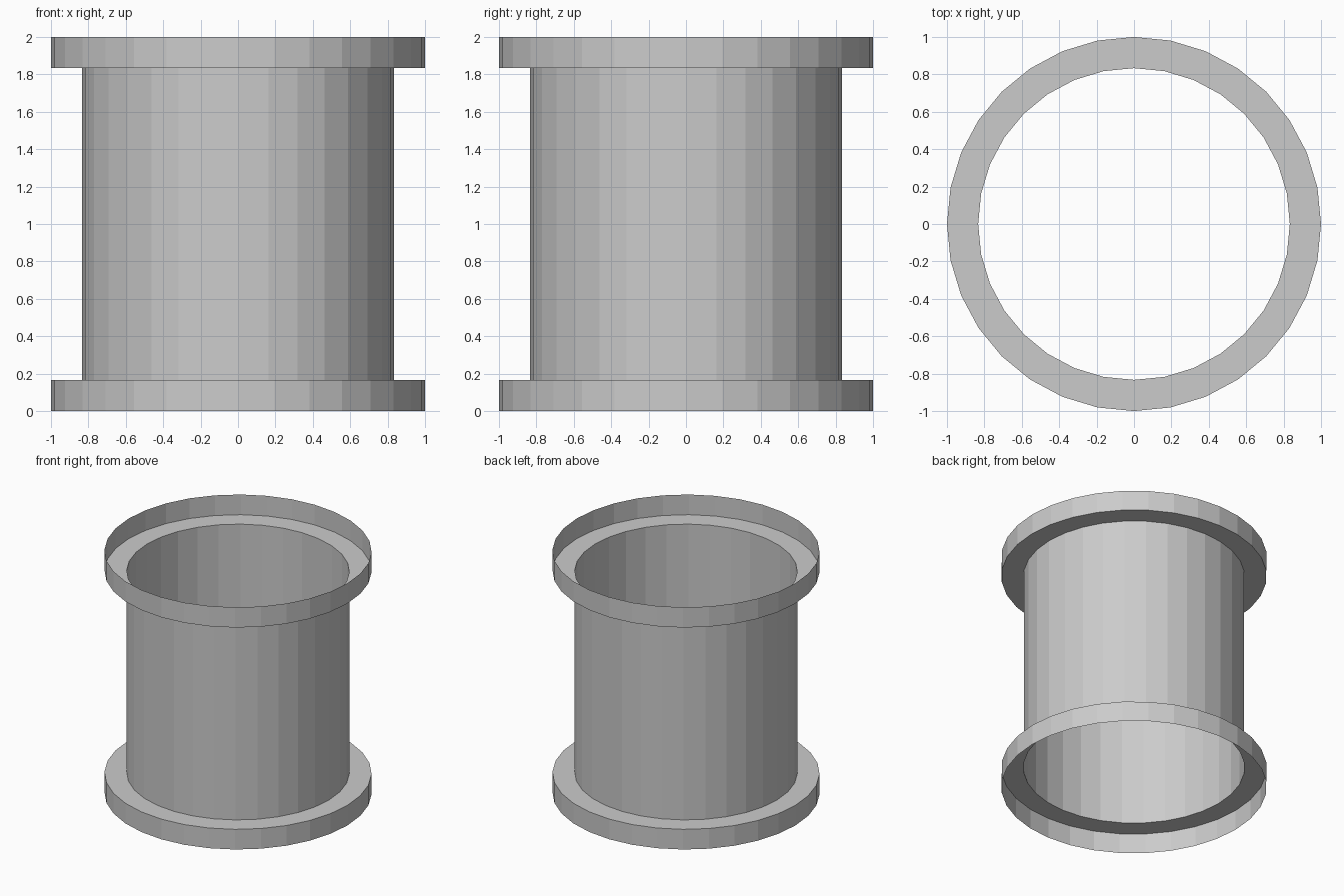
import bpy
import bmesh
from math import cos, sin, tau

SIDES = 32
OUTER = 1.0          # flange radius
INNER = 5 / 6        # barrel radius
RIM = 1 / 6          # flange height
TOP = 2.0

cube = bpy.data.objects.get("Cube")
if cube:
    bpy.data.objects.remove(cube, do_unlink=True)

grey = bpy.data.materials.new("plain grey")
grey.use_nodes = True
colour = (0.6, 0.6, 0.6, 1.0)
grey.diffuse_color = colour
grey.node_tree.nodes["Principled BSDF"].inputs["Base Color"].default_value = colour


def lathe(name, profile):
    """Turn an open (radius, height) profile, listed upwards, into a flat-shaded thin shell."""
    bm = bmesh.new()
    rings = [[bm.verts.new((r * cos(tau * i / SIDES), r * sin(tau * i / SIDES), z))
              for i in range(SIDES)] for r, z in profile]
    for low, high in zip(rings, rings[1:]):
        for i in range(SIDES):
            j = (i + 1) % SIDES
            bm.faces.new((low[i], low[j], high[j], high[i]))
    mesh = bpy.data.meshes.new(name)
    bm.to_mesh(mesh)
    bm.free()
    mesh.materials.append(grey)
    obj = bpy.data.objects.new(name, mesh)
    bpy.context.collection.objects.link(obj)
    return obj


# Open tube between the flanges
lathe("barrel", [(INNER, RIM), (INNER, TOP - RIM)])

# Flanges: a flat ledge and an upright rim, open at the ends
lathe("lower_flange", [(OUTER, 0), (OUTER, RIM), (INNER, RIM)])
lathe("upper_flange", [(INNER, TOP - RIM), (OUTER, TOP - RIM), (OUTER, TOP)])
